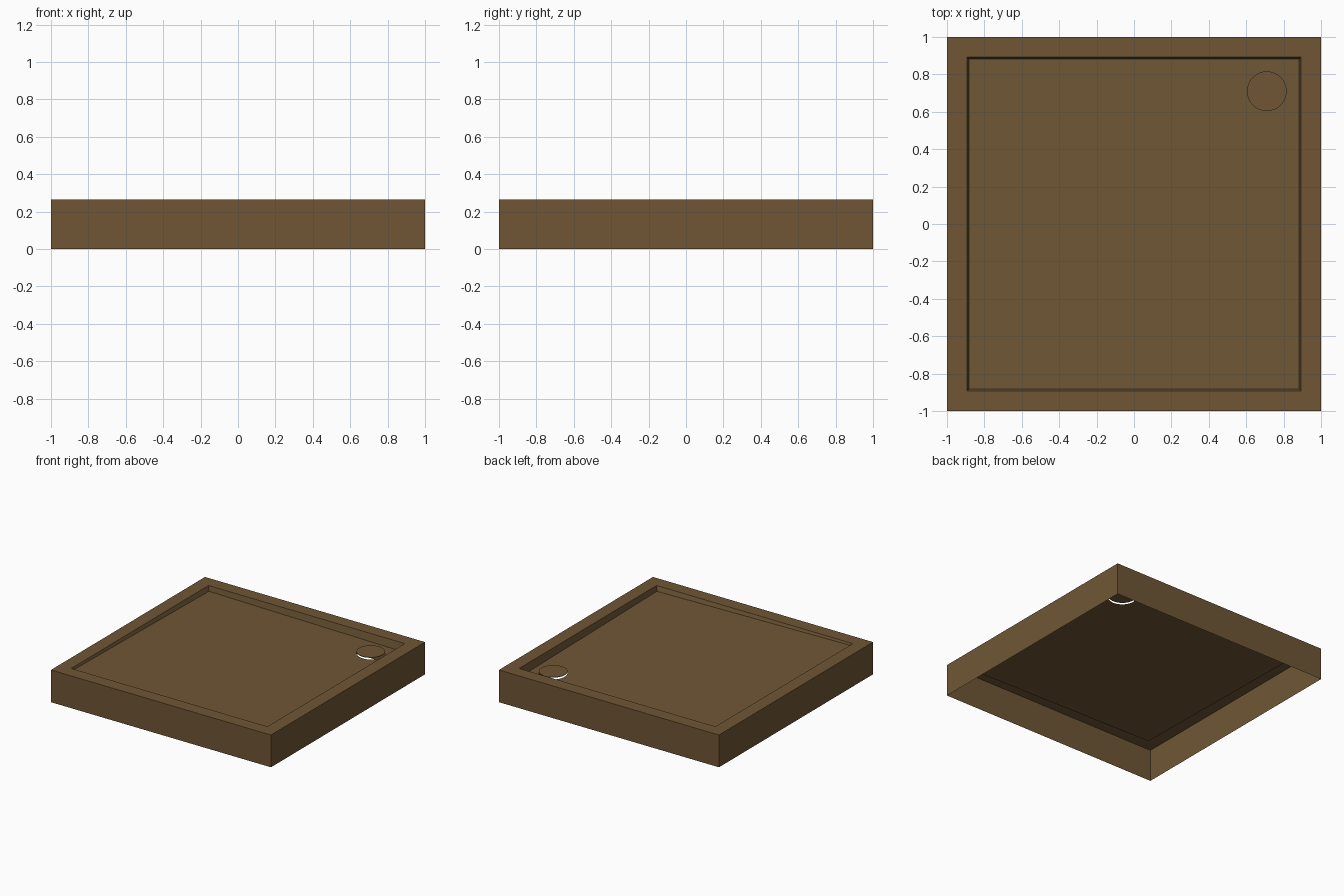
import bpy
import bmesh
import math

cube = bpy.data.objects.get("Cube")
if cube:
    bpy.data.objects.remove(cube, do_unlink=True)

HEIGHT = 0.265
DRAIN_X = DRAIN_Y = 0.71
DRAIN_R = 0.106
SEGMENTS = 48

brown = bpy.data.materials.new("warm brown")
brown.use_nodes = True
colour = (0.16, 0.094, 0.036, 1)
brown.diffuse_color = colour
brown.node_tree.nodes["Principled BSDF"].inputs["Base Color"].default_value = colour


def floor_z(x, y):
    """Height of the basin floor, falling towards the drain corner."""
    return HEIGHT - 0.041 - 0.0147 * (x + y)


def finish(bm, name):
    mesh = bpy.data.meshes.new(name)
    bm.to_mesh(mesh)
    bm.free()
    mesh.materials.append(brown)
    obj = bpy.data.objects.new(name, mesh)
    bpy.context.collection.objects.link(obj)
    return obj


def square(bm, half, height):
    corners = [(-half, -half), (half, -half), (half, half), (-half, half)]
    return [bm.verts.new((x, y, height(x, y))) for x, y in corners]


def loop_edges(bm, verts):
    pairs = zip(verts, verts[1:] + verts[:1])
    return [bm.edges.get(p) or bm.edges.new(p) for p in pairs]


# Tray shell: outer skirt, flat rim and slanted basin wall, open underneath
bm = bmesh.new()
rings = [square(bm, 1, lambda x, y: 0),
         square(bm, 1, lambda x, y: HEIGHT),
         square(bm, 0.892, lambda x, y: HEIGHT),
         square(bm, 0.882, floor_z)]
for low, high in zip(rings, rings[1:]):
    for i in range(4):
        j = (i + 1) % 4
        bm.faces.new((low[i], low[j], high[j], high[i]))

# Sloping basin floor with a round drain hole
hole = []
for i in range(SEGMENTS):
    a = math.tau * i / SEGMENTS
    x = DRAIN_X + DRAIN_R * math.cos(a)
    y = DRAIN_Y + DRAIN_R * math.sin(a)
    hole.append(bm.verts.new((x, y, floor_z(x, y))))
edges = loop_edges(bm, rings[-1]) + loop_edges(bm, hole)
filled = bmesh.ops.triangle_fill(bm, edges=edges, use_beauty=True, normal=(0, 0, 1))
for face in [g for g in filled["geom"] if isinstance(g, bmesh.types.BMFace)]:
    face.normal_update()
    if face.normal.z < 0:
        face.normal_flip()
finish(bm, "shower_tray")

# Thin drain cover standing just clear of the hole
bm = bmesh.new()
bmesh.ops.create_cone(bm, cap_ends=True, segments=SEGMENTS,
                      radius1=DRAIN_R, radius2=DRAIN_R, depth=0.004)
cover = finish(bm, "drain_cover")
cover.location = (DRAIN_X, DRAIN_Y, HEIGHT - 0.045)
